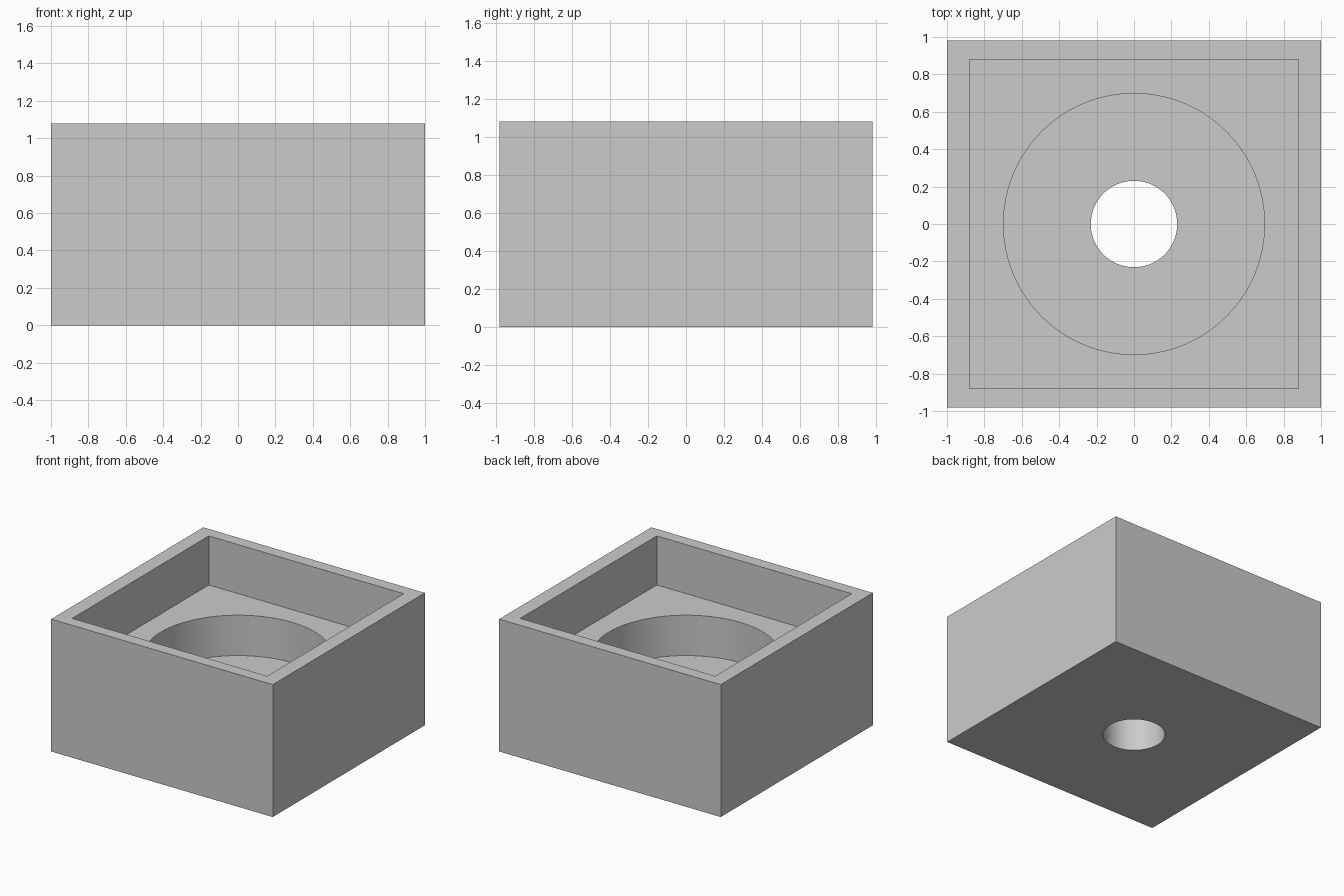
import bpy
import bmesh
from mathutils import Matrix

HEIGHT = 1.08
LEDGE_Z = 0.68
SEAT_Z = 0.35

cube = bpy.data.objects.get("Cube")
if cube:
    bpy.data.objects.remove(cube, do_unlink=True)

grey = bpy.data.materials.new("light grey")
grey.use_nodes = True
colour = (0.6, 0.6, 0.6, 1.0)
grey.diffuse_color = colour
grey.node_tree.nodes["Principled BSDF"].inputs["Base Color"].default_value = colour


def make_object(name, bm):
    mesh = bpy.data.meshes.new(name)
    bm.to_mesh(mesh)
    bm.free()
    mesh.materials.append(grey)
    obj = bpy.data.objects.new(name, mesh)
    bpy.context.collection.objects.link(obj)
    return obj


def box(name, half_x, half_y, bottom, top):
    bm = bmesh.new()
    size = Matrix.Diagonal((2 * half_x, 2 * half_y, top - bottom, 1))
    place = Matrix.Translation((0, 0, (bottom + top) / 2))
    bmesh.ops.create_cube(bm, size=1, matrix=place @ size)
    return make_object(name, bm)


def cylinder(name, radius, bottom, top):
    bm = bmesh.new()
    bmesh.ops.create_cone(bm, cap_ends=True, segments=96, radius1=radius,
                          radius2=radius, depth=top - bottom,
                          matrix=Matrix.Translation((0, 0, (bottom + top) / 2)))
    return make_object(name, bm)


# Solid block
housing = box("housing_block", 1.0, 0.98, 0, HEIGHT)

# Square pocket, round recess below it, and a hole through the base
cutters = [
    box("square_pocket_cutter", 0.88, 0.88, LEDGE_Z, HEIGHT + 0.2),
    cylinder("round_recess_cutter", 0.698, SEAT_Z, HEIGHT + 0.3),
    cylinder("through_hole_cutter", 0.231, -0.2, HEIGHT + 0.4),
]
bpy.ops.object.select_all(action="DESELECT")
housing.select_set(True)
bpy.context.view_layer.objects.active = housing
for cutter in cutters:
    cutter.hide_render = True
    cut = housing.modifiers.new(cutter.name, "BOOLEAN")
    cut.operation = "DIFFERENCE"
    cut.solver = "EXACT"
    cut.object = cutter
    bpy.ops.object.modifier_apply(modifier=cut.name)
    bpy.data.objects.remove(cutter, do_unlink=True)

# Smooth round walls with crisp edges
bpy.ops.object.shade_smooth_by_angle(angle=0.5)
